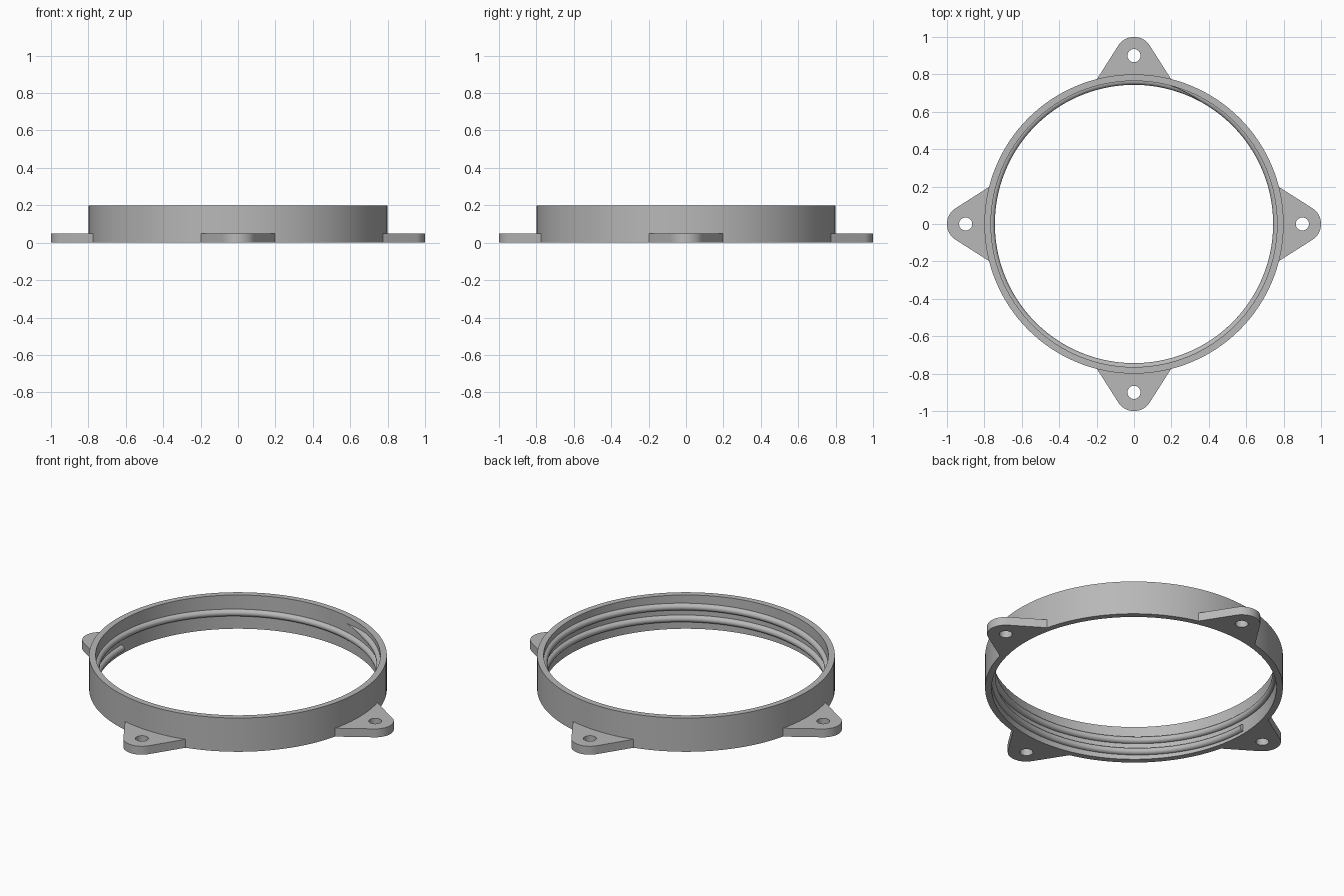
import bpy, bmesh
from math import sin, cos, pi, radians, atan2, acos, hypot

cube = bpy.data.objects.get("Cube")
if cube:
    bpy.data.objects.remove(cube, do_unlink=True)

OUTER, INNER, HEIGHT = 0.8, 0.765, 0.2
SEGMENTS = 128

grey = bpy.data.materials.new("plain grey")
grey.use_nodes = True
grey.diffuse_color = (0.48, 0.48, 0.48, 1)
grey.node_tree.nodes["Principled BSDF"].inputs["Base Color"].default_value = grey.diffuse_color


def finish(name, bm):
    """Turn a bmesh into a shaded, coloured object."""
    bmesh.ops.remove_doubles(bm, verts=bm.verts, dist=1e-5)
    bmesh.ops.recalc_face_normals(bm, faces=bm.faces)
    mesh = bpy.data.meshes.new(name)
    bm.to_mesh(mesh)
    bm.free()
    mesh.materials.append(grey)
    obj = bpy.data.objects.new(name, mesh)
    bpy.context.collection.objects.link(obj)
    bpy.ops.object.select_all(action='DESELECT')
    obj.select_set(True)
    bpy.context.view_layer.objects.active = obj
    bpy.ops.object.shade_smooth_by_angle(angle=radians(35))
    return obj


def sweep(bm, sections, closed):
    """Skin a list of closed cross-sections."""
    rows = [[bm.verts.new(p) for p in s] for s in sections]
    pairs = list(zip(rows, rows[1:]))
    if closed:
        pairs.append((rows[-1], rows[0]))
    for a, b in pairs:
        for i in range(len(a)):
            j = (i + 1) % len(a)
            bm.faces.new((a[i], a[j], b[j], b[i]))
    if not closed:
        bm.faces.new(rows[0])
        bm.faces.new(rows[-1])


def around(angle, profile):
    return [(r * cos(angle), r * sin(angle), z) for r, z in profile]


# Plain collar wall
bm = bmesh.new()
wall = [(OUTER, 0), (OUTER, HEIGHT), (INNER, HEIGHT), (INNER, 0)]
sweep(bm, [around(2 * pi * i / SEGMENTS, wall) for i in range(SEGMENTS)], True)
finish("collar", bm)

# Rounded helical thread on the inside of the collar
START, END, PITCH, START_Z = radians(180), radians(795), 0.07, 0.037
DEPTH, HALF, TAPER = 0.021, 0.02, radians(14)
steps = 220
sections = []
for i in range(steps + 1):
    a = START + (END - START) * i / steps
    z = START_Z + PITCH * (a - START) / (2 * pi)
    k = max(0.08, min(1, (END - a) / TAPER))
    rib = [(INNER + 0.004, z - HALF * k)]
    rib += [(INNER - DEPTH * k * sin(pi * j / 8), z - HALF * k * cos(pi * j / 8))
            for j in range(9)]
    rib.append((INNER + 0.004, z + HALF * k))
    sections.append(around(a, rib))
bm = bmesh.new()
sweep(bm, sections, False)
finish("inner_thread", bm)

# Mounting ear: tangent-sided outline with a rounded tip and a screw hole
HOLE_X, TIP, HOLE, HALF_WIDTH, THICK = 0.9, 0.1, 0.035, 0.2, 0.05
root = atan2(HALF_WIDTH, (OUTER ** 2 - HALF_WIDTH ** 2) ** 0.5)
dx, dy = OUTER * cos(root) - HOLE_X, OUTER * sin(root)
tangent = atan2(dy, dx) - acos(TIP / hypot(dx, dy))
outline = [(HOLE_X + TIP * cos(t), TIP * sin(t))
           for t in (tangent * (i / 12 - 1) for i in range(25))]
outline += [((OUTER - 0.002) * cos(t), (OUTER - 0.002) * sin(t))
            for t in (root * (1 - i / 8) for i in range(17))]
hole = [(HOLE_X + HOLE * cos(2 * pi * i / 32), HOLE * sin(2 * pi * i / 32))
        for i in range(32)]


def make_ear(name, angle):
    curve = bpy.data.curves.new(name + "_outline", 'CURVE')
    curve.dimensions = '2D'
    curve.fill_mode = 'BOTH'
    curve.extrude = THICK / 2
    for points in (outline, hole):
        spline = curve.splines.new('POLY')
        spline.points.add(len(points) - 1)
        for p, (x, y) in zip(spline.points, points):
            p.co = (x, y, 0, 1)
        spline.use_cyclic_u = True
    helper = bpy.data.objects.new(name + "_outline", curve)
    bpy.context.collection.objects.link(helper)
    mesh = helper.evaluated_get(bpy.context.evaluated_depsgraph_get()).to_mesh()
    bm = bmesh.new()
    bm.from_mesh(mesh)
    bpy.data.objects.remove(helper, do_unlink=True)
    ear = finish(name, bm)
    ear.location.z = THICK / 2
    ear.rotation_euler.z = angle


for i, side in enumerate(("left", "back", "right", "front")):
    make_ear(side + "_mounting_ear", i * pi / 2)
